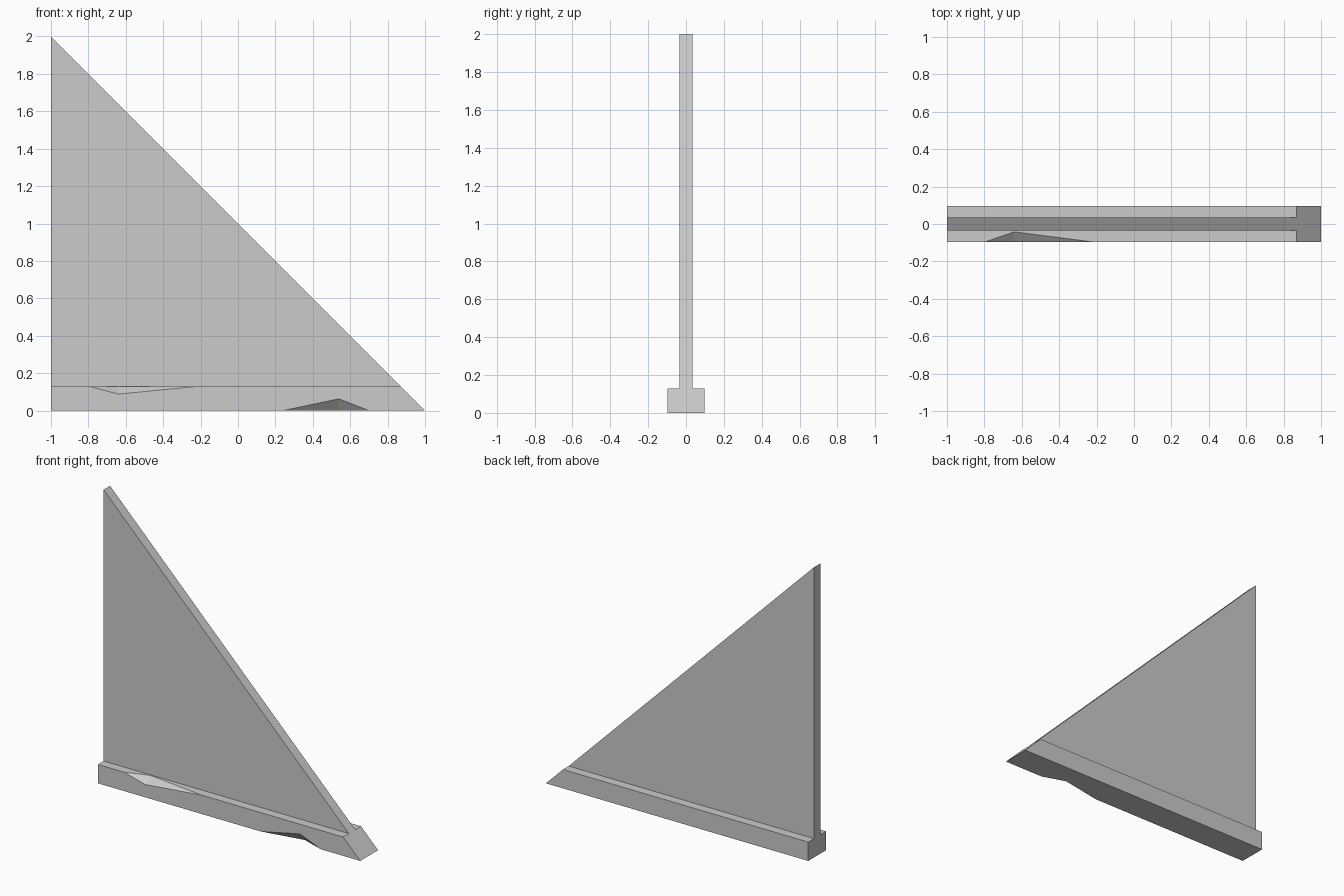
import bpy
import bmesh
from mathutils import Vector

cube = bpy.data.objects.get("Cube")
if cube:
    bpy.data.objects.remove(cube, do_unlink=True)

grey = bpy.data.materials.new("stone_grey")
grey.use_nodes = True
colour = (0.6, 0.6, 0.6, 1)
grey.diffuse_color = colour
grey.node_tree.nodes["Principled BSDF"].inputs["Base Color"].default_value = colour


def prism(name, outline, offset):
    """Extrude a flat outline along an offset into a closed solid."""
    bm = bmesh.new()
    face = bm.faces.new([bm.verts.new(p) for p in outline])
    extruded = bmesh.ops.extrude_face_region(bm, geom=[face], use_keep_orig=True)
    moved = [v for v in extruded["geom"] if isinstance(v, bmesh.types.BMVert)]
    bmesh.ops.translate(bm, verts=moved, vec=offset)
    bmesh.ops.recalc_face_normals(bm, faces=bm.faces)
    mesh = bpy.data.meshes.new(name)
    bm.to_mesh(mesh)
    bm.free()
    mesh.materials.append(grey)
    obj = bpy.data.objects.new(name, mesh)
    bpy.context.collection.objects.link(obj)
    return obj


def slab(name, profile, half_depth):
    outline = [(x, -half_depth, z) for x, z in profile]
    return prism(name, outline, (0, 2 * half_depth, 0))


def chip(target, start, end, ridge_x, edge_z, face_z, depth):
    """Knock a V-shaped chip out of a long front edge."""
    front = -base_half
    inner = Vector((ridge_x, front + depth, edge_z))
    outer = Vector((ridge_x, front, face_z))
    ridge = inner - outer
    middle = (inner + outer) / 2
    ends = [middle + (Vector((x, front, edge_z)) - middle) * 1.5 for x in (start, end)]
    cutter = prism("chip_cutter", [p - ridge * 2 for p in (ends[0], middle, ends[1])], ridge * 4)
    cutter.hide_render = True
    mod = target.modifiers.new("chip", 'BOOLEAN')
    mod.operation = 'DIFFERENCE'
    mod.solver = 'EXACT'
    mod.object = cutter
    bpy.context.view_layer.objects.active = target
    bpy.ops.object.modifier_apply(modifier=mod.name)
    bpy.data.objects.remove(cutter, do_unlink=True)


base_half, base_top = 0.097, 0.13
slope_end = 1 - base_top

# Triangular wall panel
slab("wall_panel", [(-1, base_top), (slope_end, base_top), (-1, 2)], 0.035)

# Skirting base with a sloped right end
base = slab("base_trim", [(-1, 0), (1, 0), (slope_end, base_top), (-1, base_top)], base_half)

# Chips in the top and bottom front edges
chip(base, -0.8, -0.21, -0.64, base_top, 0.088, 0.055)
chip(base, 0.24, 0.7, 0.54, 0, 0.063, 0.055)
